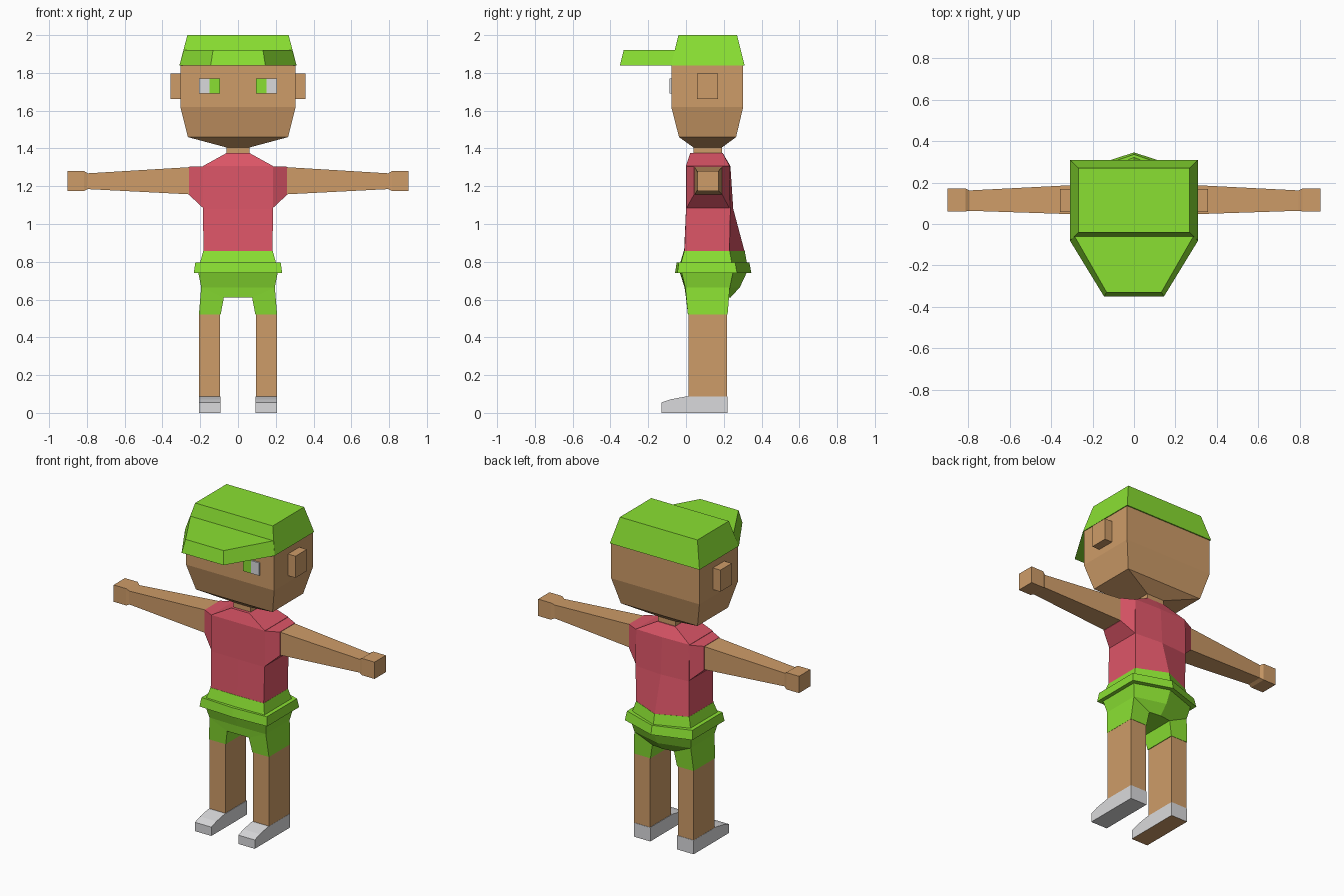
import bpy, bmesh


def material(name, r, g, b):
    def lin(c):
        c /= 255
        return c / 12.92 if c <= 0.04045 else ((c + 0.055) / 1.055) ** 2.4
    m = bpy.data.materials.new(name)
    m.diffuse_color = (lin(r), lin(g), lin(b), 1)
    return m


SKIN = material("skin", 206, 156, 104)
GREEN = material("green cloth", 138, 224, 50)
RED = material("red shirt", 222, 86, 104)
GREY = material("light grey", 218, 218, 220)


def build(name, verts, faces, mat, mirror=False):
    """Flat-shaded object; mirror copies it across x = 0."""
    me = bpy.data.meshes.new(name)
    ob = bpy.data.objects.new(name, me)
    bpy.context.collection.objects.link(ob)
    bm = bmesh.new()
    vs = [bm.verts.new(v) for v in verts]
    for f in faces:
        bm.faces.new([vs[i] for i in f])
    bmesh.ops.recalc_face_normals(bm, faces=bm.faces[:])
    bm.to_mesh(me)
    bm.free()
    me.materials.append(mat)
    if mirror:
        mod = ob.modifiers.new("mirror", 'MIRROR')
        mod.use_clip = True
    return ob


def loft(name, rings, mat, mirror=False):
    """Skin a stack of equal-length rings and cap both ends."""
    n = len(rings[0])
    verts = [p for r in rings for p in r]
    faces = [[k * n + i, k * n + (i + 1) % n, (k + 1) * n + (i + 1) % n, (k + 1) * n + i]
             for k in range(len(rings) - 1) for i in range(n)]
    faces += [list(range(n)), list(range(len(verts) - n, len(verts)))]
    return build(name, verts, faces, mat, mirror)


def level(z, w, y0, y1):
    return [(-w, y0, z), (w, y0, z), (w, y1, z), (-w, y1, z)]


def ridged(z, w, yf, yfc, yb, ybc):
    """Level with a centre ridge at the front and back."""
    return [(-w, yf, z), (0, yfc, z), (w, yf, z), (w, yb, z), (0, ybc, z), (-w, yb, z)]


def slice_x(x, y0, y1, z0, z1):
    return [(x, y0, z0), (x, y1, z0), (x, y1, z1), (x, y0, z1)]


def box(name, x0, x1, y0, y1, z0, z1, mat, mirror=False):
    return loft(name, [slice_x(x0, y0, y1, z0, z1), slice_x(x1, y0, y1, z0, z1)], mat, mirror)


# Head, neck and ears
loft("head", [level(1.405, 0.06, 0.04, 0.19), level(1.46, 0.265, -0.037, 0.265),
              level(1.62, 0.305, -0.078, 0.303), level(1.845, 0.305, -0.078, 0.303)], SKIN)
loft("neck", [level(1.36, 0.06, 0.04, 0.19), level(1.41, 0.06, 0.04, 0.19)], SKIN)
box("ears", 0.30, 0.357, 0.058, 0.17, 1.662, 1.797, SKIN, True)

# Eyes: coloured inner half, pale outer half
box("irises", 0.095, 0.152, -0.087, -0.078, 1.69, 1.77, GREEN, True)
box("eye_whites", 0.152, 0.207, -0.087, -0.078, 1.69, 1.77, GREY, True)

# Cap and brim
loft("cap", [level(1.84, 0.31, -0.08, 0.31), level(2.0, 0.268, -0.04, 0.27)], GREEN)
loft("cap_brim",
     [[(-0.31, -0.08, 1.84), (-0.145, -0.35, 1.84), (0.145, -0.35, 1.84), (0.31, -0.08, 1.84)],
      [(-0.288, -0.058, 1.92), (-0.132, -0.33, 1.92), (0.132, -0.33, 1.92), (0.288, -0.058, 1.92)]],
     GREEN)

# Shirt with ridged back, and tapered sleeves
loft("shirt", [ridged(0.855, 0.183, -0.008, -0.01, 0.23, 0.31),
               ridged(1.08, 0.185, 0, 0, 0.235, 0.25),
               ridged(1.307, 0.185, 0, 0, 0.23, 0.235),
               ridged(1.375, 0.062, 0.022, 0.022, 0.195, 0.195)], RED)
loft("sleeves", [slice_x(0.18, 0, 0.232, 1.08, 1.305),
                 slice_x(0.26, 0.042, 0.192, 1.155, 1.303)], RED, True)

# Arms and hands
loft("arms", [slice_x(0.255, 0.046, 0.19, 1.157, 1.301),
              slice_x(0.80, 0.064, 0.162, 1.185, 1.268)], SKIN, True)
loft("hands", [slice_x(0.795, 0.065, 0.162, 1.185, 1.268),
               slice_x(0.815, 0.06, 0.172, 1.175, 1.28),
               slice_x(0.902, 0.06, 0.172, 1.175, 1.28)], SKIN, True)

# Shorts: waist, belt roll, then hips down to the two leg openings
loft("shorts_waist", [ridged(0.78, 0.205, -0.03, -0.035, 0.245, 0.325),
                      ridged(0.857, 0.184, -0.009, -0.012, 0.231, 0.311)], GREEN)
loft("belt", [ridged(0.74, 0.234, -0.046, -0.058, 0.27, 0.346),
              ridged(0.795, 0.226, -0.038, -0.05, 0.26, 0.336)], GREEN)
build("shorts_legs",
      [(0, -0.035, 0.75), (0.212, -0.025, 0.75), (0.212, 0.25, 0.75), (0, 0.325, 0.75),
       (0, -0.008, 0.665), (0.195, -0.004, 0.665), (0.195, 0.232, 0.665), (0, 0.285, 0.665),
       (0, 0, 0.61), (0.075, 0, 0.61), (0.075, 0.225, 0.61), (0, 0.235, 0.61),
       (0.092, 0.01, 0.52), (0.207, 0.01, 0.52), (0.207, 0.22, 0.52), (0.092, 0.22, 0.52)],
      [(0, 1, 5, 4), (1, 2, 6, 5), (2, 3, 7, 6),        # hips
       (4, 5, 9, 8), (6, 7, 11, 10), (8, 9, 10, 11),    # crotch
       (5, 13, 12, 9), (6, 10, 15, 14), (5, 6, 14, 13), (9, 12, 15, 10),
       (12, 13, 14, 15)], GREEN, True)

# Legs
box("legs", 0.096, 0.206, 0.012, 0.218, 0.08, 0.525, SKIN, True)

# Shoes: side profile extruded across the foot
profile = [(-0.13, 0), (0.22, 0), (0.22, 0.087), (0.0, 0.087), (-0.08, 0.072), (-0.13, 0.055)]
for side, s in (("right", 1), ("left", -1)):
    shoe = loft(side + "_shoe", [[(s * x, y, z) for y, z in profile] for x in (0.093, 0.207)], GREY)
    if s < 0:  # one sole is skin-coloured
        shoe.data.materials.append(SKIN)
        for p in shoe.data.polygons:
            if p.normal.z < -0.9:
                p.material_index = 1
